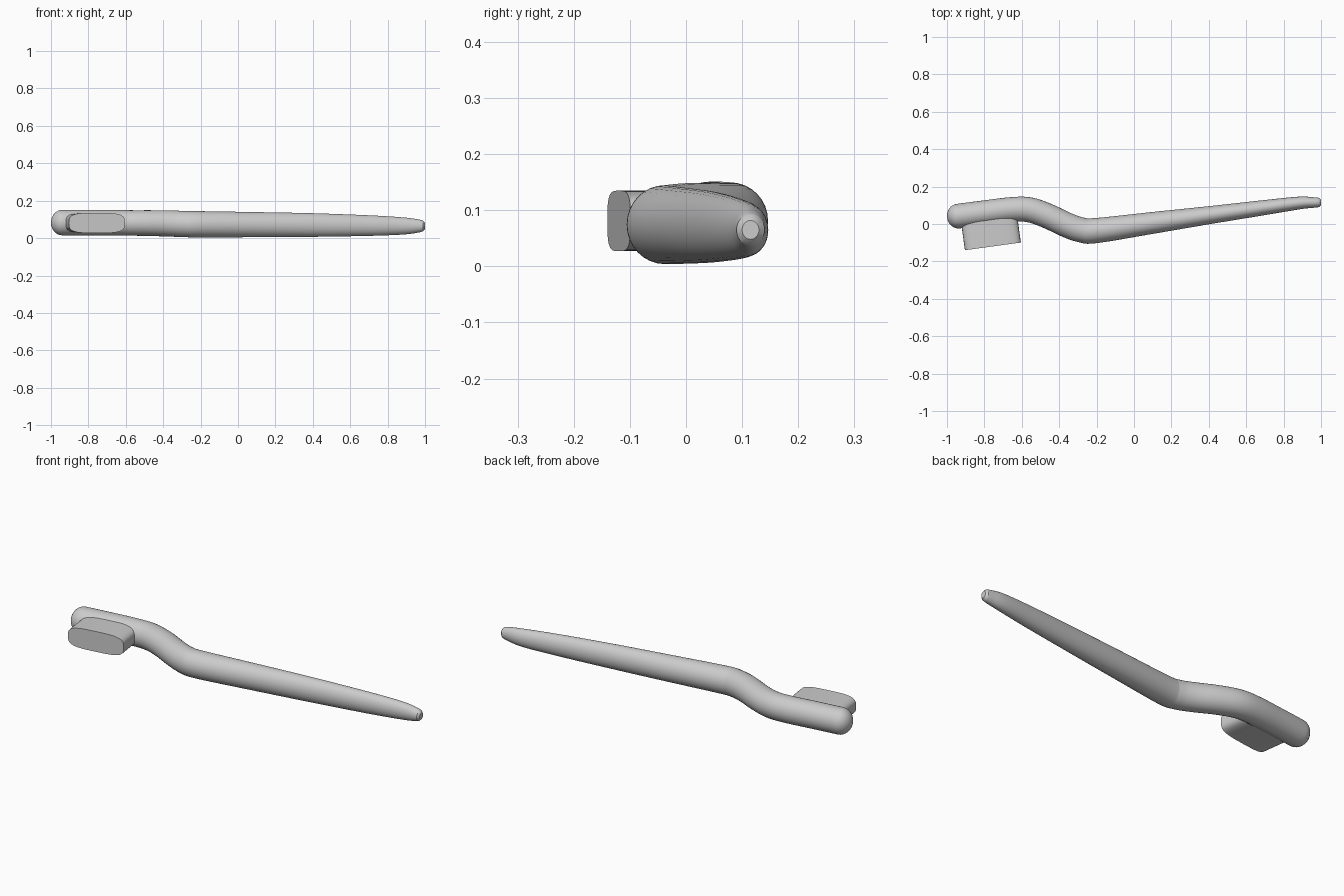
import bpy, bmesh, math
from mathutils import Vector

cube = bpy.data.objects.get("Cube")
if cube:
    bpy.data.objects.remove(cube, do_unlink=True)

mat = bpy.data.materials.new("plain grey")
mat.use_nodes = True
GREY = (0.6, 0.6, 0.6, 1)
mat.diffuse_color = GREY
mat.node_tree.nodes["Principled BSDF"].inputs["Base Color"].default_value = GREY


def finish(bm, name, angle):
    bmesh.ops.recalc_face_normals(bm, faces=bm.faces)
    mesh = bpy.data.meshes.new(name)
    bm.to_mesh(mesh)
    bm.free()
    mesh.materials.append(mat)
    ob = bpy.data.objects.new(name, mesh)
    bpy.context.collection.objects.link(ob)
    bpy.ops.object.select_all(action='DESELECT')
    ob.select_set(True)
    bpy.context.view_layer.objects.active = ob
    bpy.ops.object.shade_smooth_by_angle(angle=math.radians(angle))
    return ob


def loft(bm, rings):
    """Bridge rings of points and cap both ends."""
    loops = [[bm.verts.new(p) for p in ring] for ring in rings]
    n = len(loops[0])
    for a, b in zip(loops, loops[1:]):
        for i in range(n):
            j = (i + 1) % n
            bm.faces.new((a[i], a[j], b[j], b[i]))
    bm.faces.new(loops[0])
    bm.faces.new(loops[-1])


def spline(p0, p1, p2, p3, t):
    return 0.5 * (2 * p1 + (p2 - p0) * t + (2 * p0 - 5 * p1 + 4 * p2 - p3) * t * t
                  + (3 * p1 - p0 - 3 * p2 + p3) * t ** 3)


# Handle path: x, y, z, sideways radius, vertical radius
PATH = [
    (-0.94, 0.042, 0.083, 0.066, 0.068),
    (-0.80, 0.06, 0.083, 0.066, 0.068),
    (-0.66, 0.077, 0.082, 0.066, 0.068),
    (-0.56, 0.076, 0.081, 0.067, 0.068),
    (-0.46, 0.042, 0.08, 0.067, 0.069),
    (-0.36, -0.005, 0.078, 0.067, 0.07),
    (-0.28, -0.032, 0.075, 0.067, 0.07),
    (-0.20, -0.035, 0.074, 0.067, 0.07),
    (0.10, 0.006, 0.072, 0.058, 0.067),
    (0.40, 0.047, 0.07, 0.048, 0.063),
    (0.70, 0.088, 0.067, 0.040, 0.055),
    (0.88, 0.112, 0.065, 0.034, 0.046),
    (0.96, 0.115, 0.065, 0.028, 0.036),
    (0.99, 0.115, 0.065, 0.025, 0.028),
]
pts = []
for k in range(len(PATH) - 1):
    quad = [PATH[min(max(k + d, 0), len(PATH) - 1)] for d in (-1, 0, 1, 2)]
    for s in range(5):
        pts.append([spline(*c, s / 5) for c in zip(*quad)])
pts.append(list(PATH[-1]))

# Rounded head end and blunt tip
a, b = pts[0], pts[1]
back = Vector((a[0] - b[0], a[1] - b[1], 0)).normalized()
dome = []
for k in range(7, 0, -1):
    t = k / 7 * math.radians(82)
    c = Vector(a[:3]) + back * 0.06 * math.sin(t)
    dome.append([*c, a[3] * math.cos(t), a[4] * math.cos(t)])
e = pts[-1]
tip = [[e[0] + 0.01, e[1], e[2], e[3] * 0.6, e[4] * 0.6]]
pts = dome + pts + tip

rings = []
for i, p in enumerate(pts):
    q0, q1 = pts[max(i - 1, 0)], pts[min(i + 1, len(pts) - 1)]
    side = Vector((q0[1] - q1[1], q1[0] - q0[0], 0)).normalized()
    ring = []
    for k in range(32):
        t = math.tau * k / 32
        ring.append(Vector(p[:3]) + side * p[3] * math.cos(t)
                    + Vector((0, 0, p[4] * math.sin(t))))
    rings.append(ring)
bm = bmesh.new()
loft(bm, rings)
finish(bm, "handle", 35)

# Bristle block: rounded-rectangle outline pushed out of the head
tilt = math.radians(7.8)
along = Vector((math.cos(tilt), math.sin(tilt), 0))
out = Vector((math.sin(tilt), -math.cos(tilt), 0))


def rounded(v):
    return math.copysign(abs(v) ** 0.55, v)


def outline(depth):
    centre = Vector((-0.775, 0.03, 0.081)) + out * depth
    return [centre + along * 0.151 * rounded(math.cos(math.tau * k / 40))
            + Vector((0, 0, 0.054 * rounded(math.sin(math.tau * k / 40))))
            for k in range(40)]


bm = bmesh.new()
loft(bm, [outline(0), outline(0.151)])
finish(bm, "bristles", 35)
